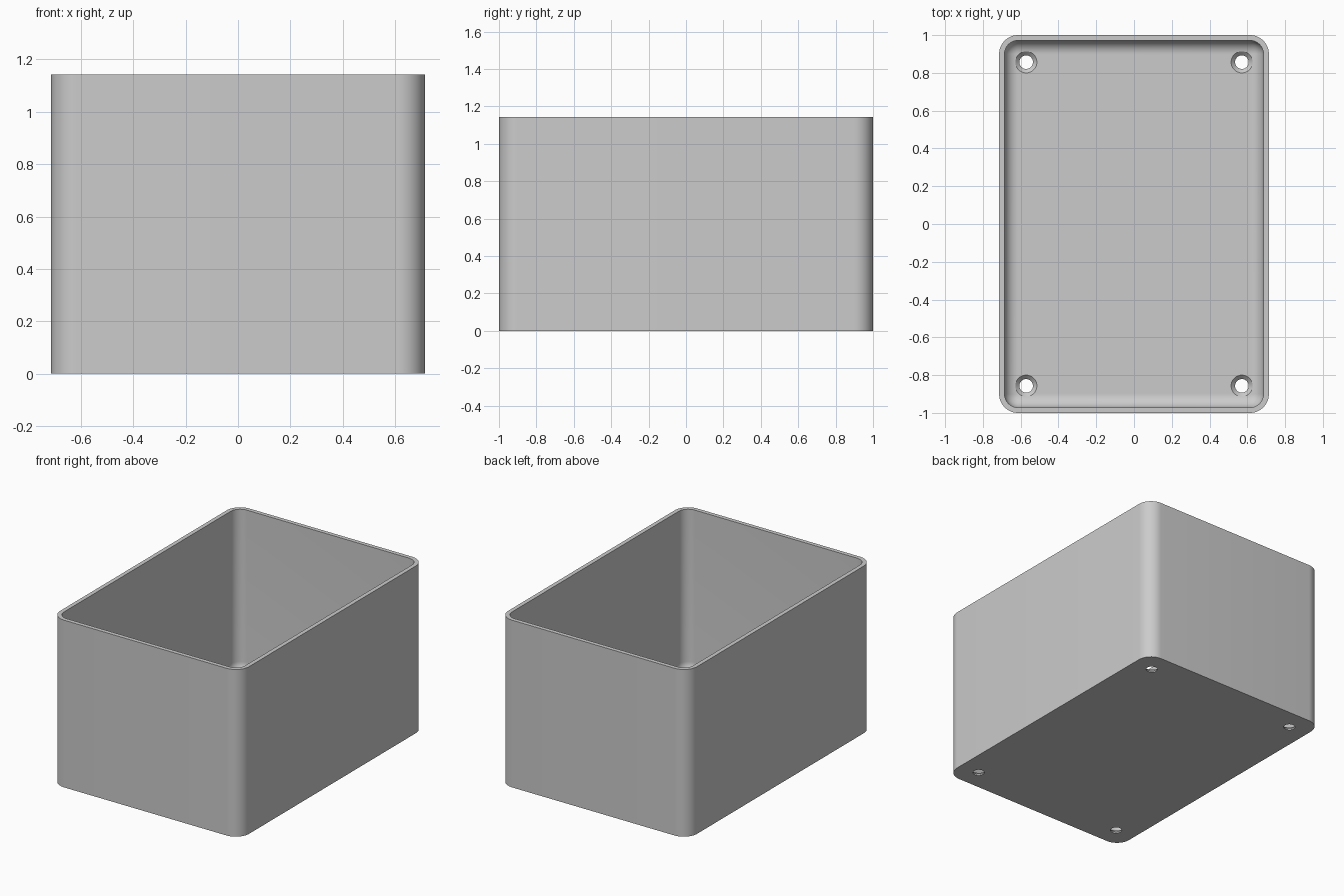
import bpy
import bmesh
from math import sin, cos, pi

if "Cube" in bpy.data.objects:
    bpy.data.objects.remove(bpy.data.objects["Cube"])

HALF_X, HALF_Y, HEIGHT = 0.714, 1.0, 1.143
WALL, FLOOR = 0.0286, 0.03
CORNER, FILLET = 0.1, 0.0714
ARC = 12  # segments per quarter round

grey = bpy.data.materials.new("plain grey")
grey.use_nodes = True
colour = (0.6, 0.6, 0.6, 1)
grey.diffuse_color = colour
grey.node_tree.nodes["Principled BSDF"].inputs["Base Color"].default_value = colour


def rounded_ring(bm, inset, z):
    """Rounded rectangle of vertices, drawn in from the outer wall."""
    radius = max(CORNER - inset, 0)
    cx, cy = HALF_X - CORNER, HALF_Y - CORNER
    if inset > CORNER:
        cx, cy = HALF_X - inset, HALF_Y - inset
    ring = []
    for quarter, (sx, sy) in enumerate([(1, 1), (-1, 1), (-1, -1), (1, -1)]):
        for i in range(ARC + 1):
            a = (quarter + i / ARC) * pi / 2
            ring.append(bm.verts.new((sx * cx + radius * cos(a), sy * cy + radius * sin(a), z)))
    return ring


def circle_ring(bm, x, y, radius, z, sides=40):
    return [bm.verts.new((x + radius * cos(2 * pi * i / sides),
                          y + radius * sin(2 * pi * i / sides), z)) for i in range(sides)]


def loft(bm, rings):
    """Join rings into a closed skin with a cap at each end."""
    for low, high in zip(rings, rings[1:]):
        for i in range(len(low)):
            j = (i + 1) % len(low)
            bm.faces.new((low[i], low[j], high[j], high[i]))
    bm.faces.new(rings[0][::-1])
    bm.faces.new(rings[-1])


def finish(bm, name):
    bmesh.ops.remove_doubles(bm, verts=bm.verts, dist=0.0002)
    bmesh.ops.recalc_face_normals(bm, faces=bm.faces)
    mesh = bpy.data.meshes.new(name)
    bm.to_mesh(mesh)
    bm.free()
    obj = bpy.data.objects.new(name, mesh)
    bpy.context.collection.objects.link(obj)
    mesh.materials.append(grey)
    return obj


# Open box: outer wall, rim, inner wall, then rounded transition to the floor
bm = bmesh.new()
rings = [rounded_ring(bm, 0, 0), rounded_ring(bm, 0, HEIGHT), rounded_ring(bm, WALL, HEIGHT)]
for i in range(ARC + 1):
    a = i / ARC * pi / 2
    rings.append(rounded_ring(bm, WALL + FILLET * (1 - cos(a)),
                              FLOOR + FILLET * (1 - sin(a))))
loft(bm, rings)
box = finish(bm, "open_box")

# Countersunk screw holes in the four floor corners
bm = bmesh.new()
for x in (-0.571, 0.571):
    for y in (-0.857, 0.857):
        loft(bm, [circle_ring(bm, x, y, r, z) for r, z in
                  ((0.036, -0.05), (0.036, FLOOR - 0.021), (0.057, FLOOR), (0.057, 0.15))])
cutter = finish(bm, "screw_hole_cutter")
cutter.hide_render = True

cut = box.modifiers.new("screw holes", "BOOLEAN")
cut.operation = "DIFFERENCE"
cut.solver = "EXACT"
cut.object = cutter
bpy.context.view_layer.objects.active = box
box.select_set(True)
bpy.ops.object.modifier_apply(modifier=cut.name)
bpy.data.objects.remove(cutter)
bpy.ops.object.shade_smooth_by_angle(angle=pi / 6)
